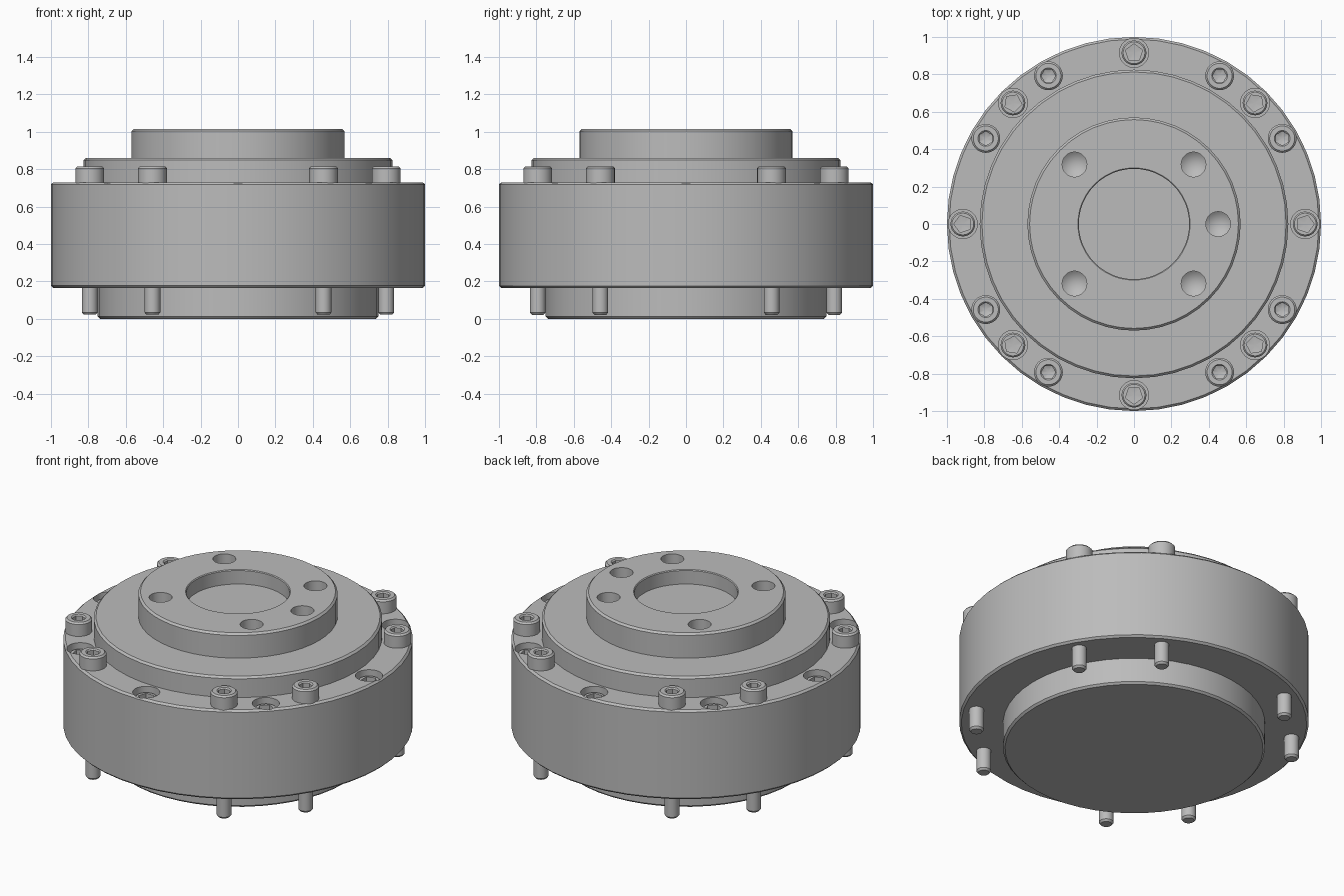
import bpy, bmesh, math

cube = bpy.data.objects.get("Cube")
if cube:
    bpy.data.objects.remove(cube)

grey = bpy.data.materials.new("plain_grey")
colour = (0.5, 0.5, 0.5, 1)
grey.use_nodes = True
grey.diffuse_color = colour
grey.node_tree.nodes["Principled BSDF"].inputs["Base Color"].default_value = colour


def lathe(bm, profile, segs, at=(0, 0)):
    """Spin (radius, z[, sides]) points about z; sides makes a ring polygonal.
    The profile runs from the bottom of the axis to the top of the axis."""
    rings = []
    for r, z, *sides in profile:
        if r == 0:
            rings.append([bm.verts.new((at[0], at[1], z))] * segs)
            continue
        ring = []
        for i in range(segs):
            a = 2 * math.pi * i / segs
            k = 1
            if sides:
                half = math.pi / sides[0]
                k = math.cos(half) / math.cos(a % (2 * half) - half)
            ring.append(bm.verts.new((at[0] + r * k * math.cos(a),
                                      at[1] + r * k * math.sin(a), z)))
        rings.append(ring)
    for low, high in zip(rings, rings[1:]):
        for i in range(segs):
            j = (i + 1) % segs
            quad = [low[i], low[j], high[j], high[i]]
            bm.faces.new(list(dict.fromkeys(quad)))


def finish(name, bm):
    # merge the flat fans at the poles into single caps
    bmesh.ops.dissolve_limit(bm, angle_limit=0.001, verts=bm.verts, edges=bm.edges)
    bmesh.ops.recalc_face_normals(bm, faces=bm.faces)
    mesh = bpy.data.meshes.new(name)
    bm.to_mesh(mesh)
    bm.free()
    mesh.materials.append(grey)
    obj = bpy.data.objects.new(name, mesh)
    bpy.context.collection.objects.link(obj)
    return obj


def polar(radius, degrees):
    a = math.radians(degrees)
    return radius * math.cos(a), radius * math.sin(a)


BOLT_R = 0.915
C = 0.012                                    # edge chamfer
SUNK = range(0, 360, 45)                     # recessed screw angles
RAISED = [a for a in range(30, 360, 30) if a % 90]

# Housing: base spigot, wide body, step, hub and shallow bore
BASE, BODY, STEP, HUB, FLOOR = 0.165, 0.73, 0.86, 1.015, 0.925
bm = bmesh.new()
lathe(bm, [(0, 0), (0.75 - C, 0), (0.75, C), (0.75, BASE),
           (1 - C, BASE), (1, BASE + C), (1, BODY - C), (1 - C, BODY),
           (0.825, BODY), (0.825, STEP - C), (0.825 - C, STEP),
           (0.57, STEP), (0.57, HUB - C), (0.57 - C, HUB),
           (0.3, HUB), (0.295, HUB - 0.005), (0.295, FLOOR), (0, FLOOR)], 48)
housing = finish("housing", bm)

# Cutter: counterbores on the rim and drilled holes in the hub
bm = bmesh.new()
for a in SUNK:
    lathe(bm, [(0, 0.62), (0.078, 0.62), (0.078, 0.8), (0, 0.8)], 30, polar(BOLT_R, a))
for a in (0, 45, 135, 225, 315):
    lathe(bm, [(0, 0.8), (0.066, 0.85), (0.066, 1.1), (0, 1.1)], 30, polar(0.45, a))
cutter = finish("hole_cutter", bm)
cutter.hide_render = True
cut = housing.modifiers.new("holes", 'BOOLEAN')
cut.operation = 'DIFFERENCE'
cut.solver = 'EXACT'
cut.object = cutter
graph = bpy.context.evaluated_depsgraph_get()
solid = bpy.data.meshes.new_from_object(housing.evaluated_get(graph))
housing.modifiers.clear()
housing.data = solid
bpy.data.objects.remove(cutter)

# Raised socket screws whose shanks pass out below the body
bm = bmesh.new()
lathe(bm, [(0, 0.022), (0.032, 0.022), (0.042, 0.034), (0.042, 0.72), (0.077, 0.72),
           (0.077, 0.805), (0.067, 0.815), (0.042, 0.815), (0.038, 0.808, 6),
           (0.038, 0.775, 6), (0, 0.76)], 30)
raised = finish("raised_screw", bm)

# Recessed socket screws sitting in the counterbores
bm = bmesh.new()
lathe(bm, [(0, 0.61), (0.066, 0.61), (0.066, 0.692), (0.058, 0.7),
           (0.048, 0.7, 5), (0.048, 0.665, 5), (0, 0.66)], 30)
sunk = finish("recessed_screw", bm)

# Array the screws round the rim with shared meshes
parts = [housing, raised, sunk]
for first, angles in ((raised, RAISED), (sunk, SUNK)):
    for i, a in enumerate(angles):
        obj = first
        if i:
            obj = first.copy()
            bpy.context.collection.objects.link(obj)
            parts.append(obj)
        obj.name = f"{first.name.split('.')[0].rstrip('_0123456789')}_{i + 1}"
        obj.location = (*polar(BOLT_R, a), 0)
        obj.rotation_euler.z = math.radians(a)

# Smooth the round walls, keep the edges crisp
bpy.ops.object.select_all(action='DESELECT')
for obj in (housing, raised, sunk):
    obj.select_set(True)
bpy.context.view_layer.objects.active = housing
bpy.ops.object.shade_smooth_by_angle(angle=math.radians(30))
